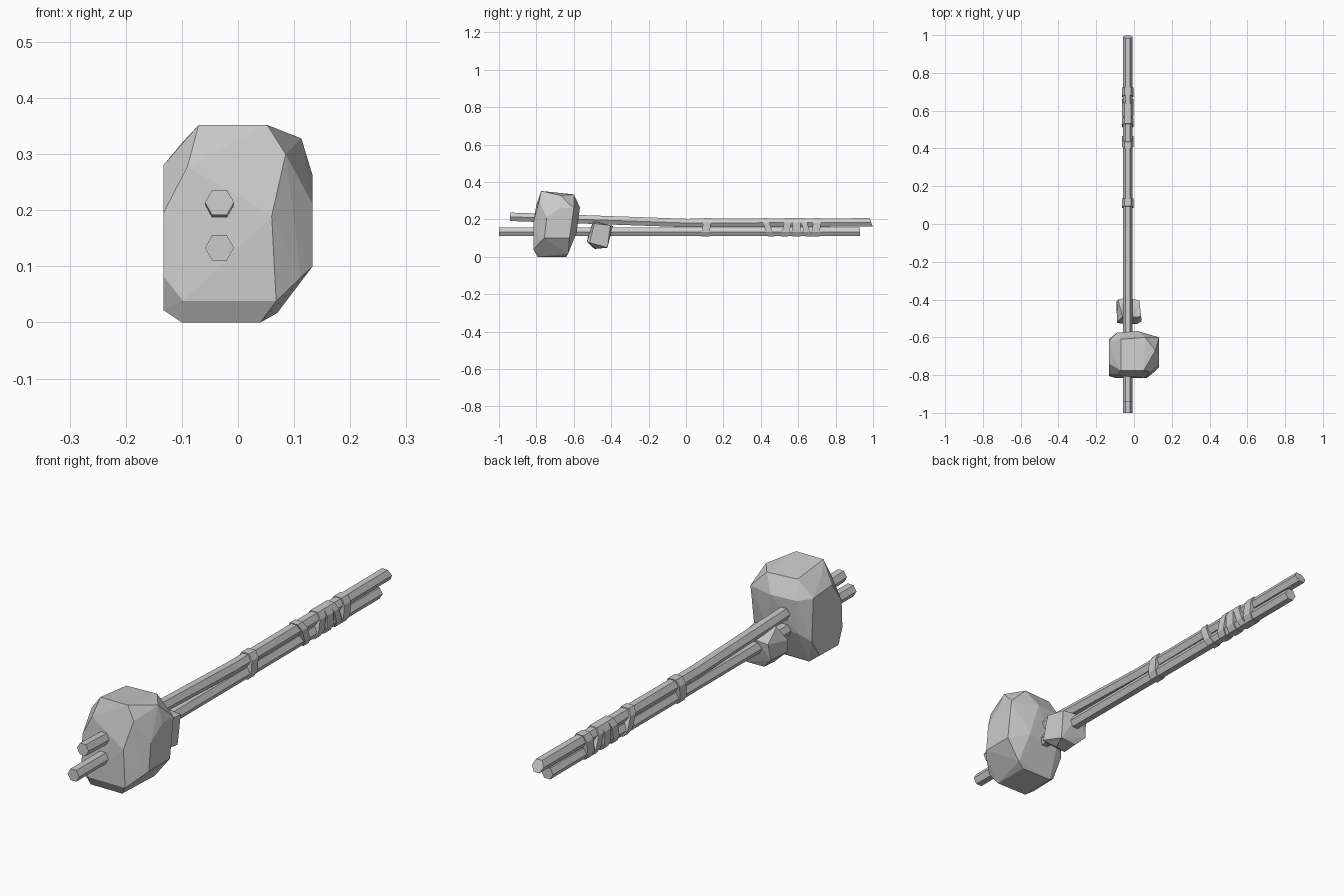
import bpy, bmesh, math

CX = -0.033  # sideways centre of the handle


def finish(name, bm):
    bmesh.ops.recalc_face_normals(bm, faces=bm.faces)
    mesh = bpy.data.meshes.new(name)
    bm.to_mesh(mesh)
    bm.free()
    obj = bpy.data.objects.new(name, mesh)
    bpy.context.collection.objects.link(obj)
    return obj


def loft(name, rings):
    bm = bmesh.new()
    loops = [[bm.verts.new(p) for p in ring] for ring in rings]
    n = len(loops[0])
    for a, b in zip(loops, loops[1:]):
        for i in range(n):
            j = (i + 1) % n
            bm.faces.new((a[i], a[j], b[j], b[i]))
    bm.faces.new(loops[0])
    bm.faces.new(loops[-1])
    return finish(name, bm)


def stick(name, stations, r=0.026):
    # each station: y, z, lean of the end cut
    rings = []
    for y, z, lean in stations:
        ring = []
        for i in range(6):
            a = math.radians(60 * i)
            dz = r * math.sin(a)
            ring.append((CX + r * math.cos(a), y + lean * dz, z + dz))
        rings.append(ring)
    return loft(name, rings)


def band(name, y_bottom, y_top, width):
    # chamfered collar around both sticks, leaning in the y direction
    lo, hi = 0.108, 0.208
    outline = [(0.017, lo), (0.031, 0.132), (0.031, 0.184), (0.017, hi),
               (-0.017, hi), (-0.031, 0.184), (-0.031, 0.132), (-0.017, lo)]
    rings = []
    for side in (-0.5, 0.5):
        rings.append([(CX + x, y_bottom + (y_top - y_bottom) * (z - lo) / (hi - lo)
                       + side * width, z) for x, z in outline])
    return loft(name, rings)


def stone(name, points):
    # faceted rock: convex hull of its corner points
    bm = bmesh.new()
    for p in points:
        bm.verts.new(p)
    res = bmesh.ops.convex_hull(bm, input=bm.verts)
    loose = [v for v in bm.verts if not v.link_faces]
    bmesh.ops.delete(bm, geom=loose, context='VERTS')
    bmesh.ops.dissolve_limit(bm, angle_limit=math.radians(3),
                             verts=bm.verts, edges=bm.edges)
    return finish(name, bm)


# two handle sticks, the upper one bent around the middle
stick("lower_stick", [(-1.0, 0.133, 0), (0.93, 0.133, 0)])
stick("upper_stick", [(-0.94, 0.214, 0.04), (0.0, 0.181, 0), (0.99, 0.184, -0.4)])

# lashings
for i, (yb, yt, w) in enumerate([(0.104, 0.115, 0.042), (0.456, 0.418, 0.034),
                                 (0.527, 0.550, 0.038), (0.590, 0.590, 0.042),
                                 (0.656, 0.622, 0.032), (0.692, 0.703, 0.042)]):
    band(f"lashing_{i + 1}", yb, yt, w)

# large head stone
stone("head_stone", [
    # front
    (-0.09, -0.80, 0.278), (0.06, -0.815, 0.19), (0.085, -0.785, 0.30),
    (-0.133, -0.80, 0.195), (-0.133, -0.805, 0.083),
    (-0.098, -0.815, 0.038), (0.068, -0.815, 0.038),
    # top
    (-0.07, -0.775, 0.352), (0.052, -0.775, 0.352), (0.113, -0.67, 0.328),
    (0.06, -0.60, 0.333), (-0.07, -0.61, 0.335), (-0.10, -0.72, 0.32),
    # right side
    (0.133, -0.745, 0.21), (0.133, -0.757, 0.10), (0.133, -0.623, 0.10),
    (0.133, -0.60, 0.26), (0.133, -0.67, 0.262), (0.112, -0.78, 0.08),
    # left side
    (-0.133, -0.74, 0.28), (-0.133, -0.62, 0.27), (-0.133, -0.61, 0.10),
    (-0.133, -0.78, 0.022), (-0.133, -0.66, 0.025),
    # bottom
    (-0.10, -0.794, 0.0), (0.04, -0.794, 0.0), (0.04, -0.64, 0.0),
    (-0.10, -0.64, 0.0), (0.07, -0.63, 0.017),
    # back
    (-0.09, -0.575, 0.265), (0.02, -0.567, 0.265), (0.085, -0.59, 0.27),
    (-0.09, -0.585, 0.13), (0.05, -0.585, 0.13),
])

# small stone hung on the lower stick
stone("small_stone", [
    (0.038, -0.49, 0.178), (0.028, -0.404, 0.168), (0.025, -0.42, 0.05),
    (0.04, -0.515, 0.075), (0.015, -0.53, 0.08), (-0.02, -0.495, 0.19),
    (-0.06, -0.49, 0.185), (-0.085, -0.40, 0.155), (-0.04, -0.39, 0.165),
    (-0.093, -0.41, 0.09), (-0.09, -0.52, 0.13), (-0.085, -0.525, 0.08),
    (-0.05, -0.49, 0.043), (0.0, -0.48, 0.043), (-0.05, -0.425, 0.048),
])
